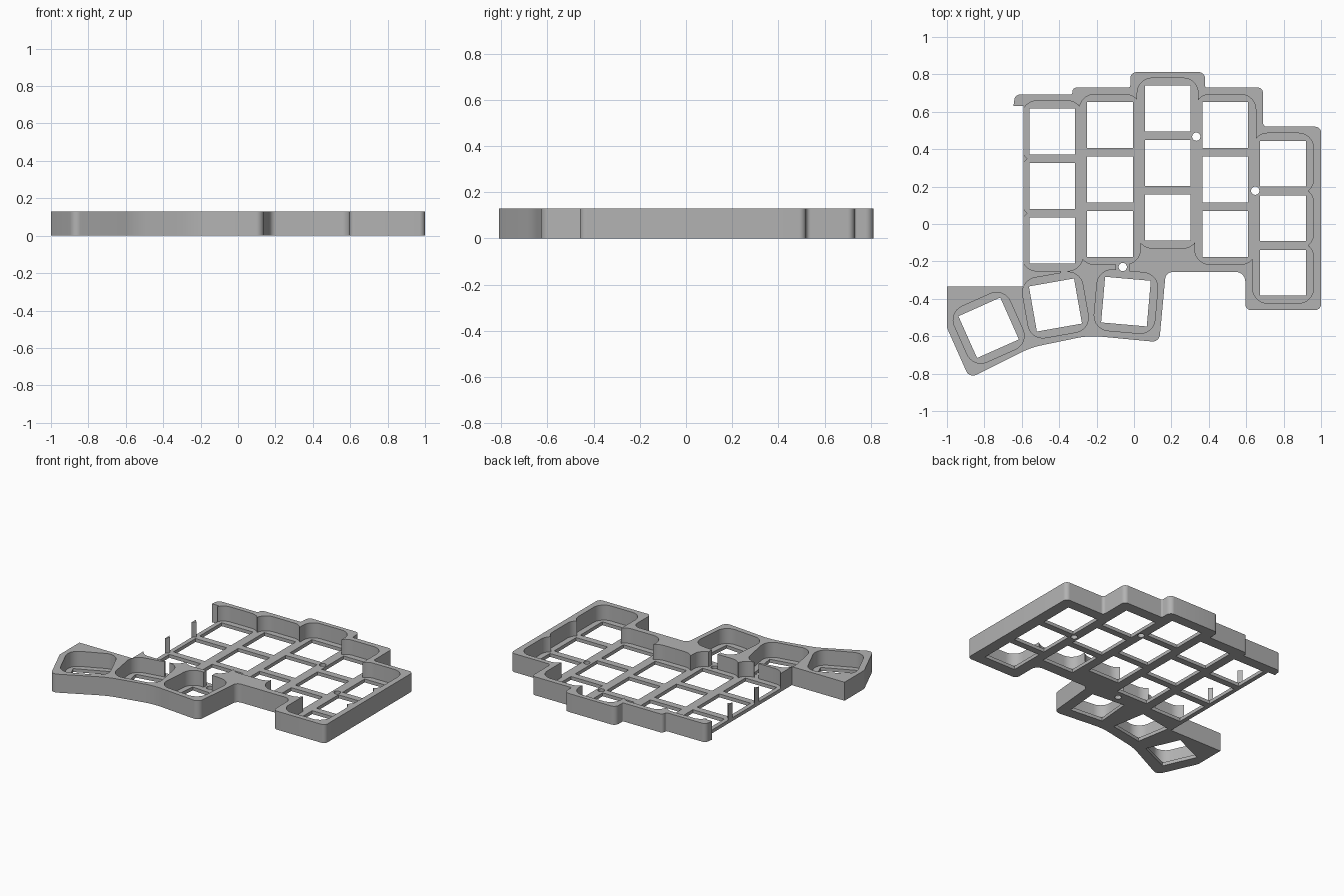
import bpy
import bmesh
import math
from mathutils import Vector, Matrix

HEIGHT, PLATE = 0.13, 0.024
PITCH, HOLE, POCKET = 0.2915, 0.1225, 0.163

if "Cube" in bpy.data.objects:
    bpy.data.objects.remove(bpy.data.objects["Cube"])

grey = bpy.data.materials.new("matte grey")
grey.use_nodes = True
grey.diffuse_color = (0.45, 0.45, 0.45, 1)
grey.node_tree.nodes["Principled BSDF"].inputs["Base Color"].default_value = grey.diffuse_color


def fillet(corners, steps=8):
    """Round each (x, y, radius) corner of a closed outline with an arc."""
    out = []
    for i, (x, y, r) in enumerate(corners):
        p = Vector((x, y))
        a = (Vector(corners[i - 1][:2]) - p).normalized()
        b = (Vector(corners[(i + 1) % len(corners)][:2]) - p).normalized()
        if r == 0:
            out.append(p)
            continue
        half = a.angle(b) / 2
        centre = p + (a + b).normalized() * r / math.sin(half)
        start = p + a * r / math.tan(half) - centre
        end = p + b * r / math.tan(half) - centre
        sweep = math.atan2(start.x * end.y - start.y * end.x, start.dot(end))
        for k in range(steps + 1):
            out.append(centre + Matrix.Rotation(sweep * k / steps, 2) @ start)
    return out


def add_prism(bm, points, z0, z1):
    """Extrude a closed flat outline from z0 to z1."""
    face = bm.faces.new([bm.verts.new((p.x, p.y, z0)) for p in points])
    top = bmesh.ops.extrude_face_region(bm, geom=[face])["geom"]
    bmesh.ops.translate(bm, vec=(0, 0, z1 - z0),
                        verts=[v for v in top if isinstance(v, bmesh.types.BMVert)])


def square(centre, half, r, degrees=0):
    turn = Matrix.Rotation(math.radians(degrees), 2)
    pts = fillet([(-half, -half, r), (half, -half, r), (half, half, r), (-half, half, r)])
    return [turn @ p + Vector(centre) for p in pts]


def box(x0, x1, y0, y1):
    return [Vector(p) for p in ((x0, y0), (x1, y0), (x1, y1), (x0, y1))]


def finish(bm, name):
    bmesh.ops.recalc_face_normals(bm, faces=bm.faces)
    mesh = bpy.data.meshes.new(name)
    bm.to_mesh(mesh)
    bm.free()
    mesh.materials.append(grey)
    obj = bpy.data.objects.new(name, mesh)
    bpy.context.collection.objects.link(obj)
    return obj


# Solid case block with its stepped back edge and curved thumb edge
outline = [
    (-0.59, 0.63, 0), (-0.59, -0.335, 0), (-1, -0.335, 0), (-1, -0.555, 0.05),
    (-0.88, -0.825, 0.04), (-0.55, -0.66, 0.45), (-0.24, -0.596, 0.45),
    (0.135, -0.632, 0.04), (0.17, -0.257, 0.04), (0.595, -0.257, 0.05),
    (0.595, -0.46, 0.03), (1, -0.46, 0.03), (1, 0.52, 0.03),
    (0.69, 0.52, 0.02), (0.69, 0.73, 0.03), (0.38, 0.73, 0.01),
    (0.38, 0.812, 0.035), (-0.02, 0.812, 0.035), (-0.02, 0.73, 0.01),
    (-0.33, 0.73, 0.025), (-0.33, 0.692, 0.01), (-0.635, 0.692, 0.03),
    (-0.645, 0.63, 0),
]
bm = bmesh.new()
add_prism(bm, fillet(outline), 0, HEIGHT)
case = finish(bm, "keyboard_case")

# Key layout: staggered columns of three, plus three turned thumb keys
columns = [(-0.437, 0.495), (-0.129, 0.53), (0.18, 0.617), (0.488, 0.53), (0.797, 0.3225)]
keys = [((x, top - row * PITCH), 0) for x, top in columns for row in range(3)]
keys += [((-0.777, -0.555), 24), ((-0.42, -0.433), 10), ((-0.043, -0.415), -5)]

# Rounded key pockets, cleared between neighbouring columns
bm = bmesh.new()
for centre, turn in keys:
    add_prism(bm, square(centre, POCKET, 0.08, turn), PLATE, HEIGHT + 0.1)
for (x0, top0), (x1, top1) in zip(columns, columns[1:]):
    low = max(top0, top1) - 2 * PITCH - 0.08
    add_prism(bm, box(x0, x1, low, min(top0, top1) + 0.08), PLATE, HEIGHT + 0.1)
# Wire gaps through the walls behind two thumb keys
for x0, x1 in ((-0.39, -0.355), (-0.095, -0.025)):
    add_prism(bm, box(x0, x1, -0.29, -0.2), PLATE, HEIGHT + 0.1)
pocket_cutter = finish(bm, "pocket_cutter")

# Square switch holes and round screw holes
bm = bmesh.new()
for centre, turn in keys:
    add_prism(bm, square(centre, HOLE, 0, turn), -0.1, HEIGHT + 0.1)
for x, y in ((0.333, 0.467), (0.648, 0.178), (-0.06, -0.23)):
    add_prism(bm, square((x, y), 0.022, 0.0219), -0.1, HEIGHT + 0.1)
hole_cutter = finish(bm, "hole_cutter")

# Cut the case
bpy.context.view_layer.objects.active = case
for cutter in (pocket_cutter, hole_cutter):
    cutter.hide_render = True
    cut = case.modifiers.new(cutter.name, "BOOLEAN")
    cut.operation, cut.solver, cut.use_self = "DIFFERENCE", "EXACT", True
    cut.object = cutter
    bpy.ops.object.modifier_apply(modifier=cut.name)
    bpy.data.objects.remove(cutter)

bpy.ops.object.select_all(action="DESELECT")
case.select_set(True)
bpy.ops.object.shade_smooth_by_angle(angle=math.radians(30))
